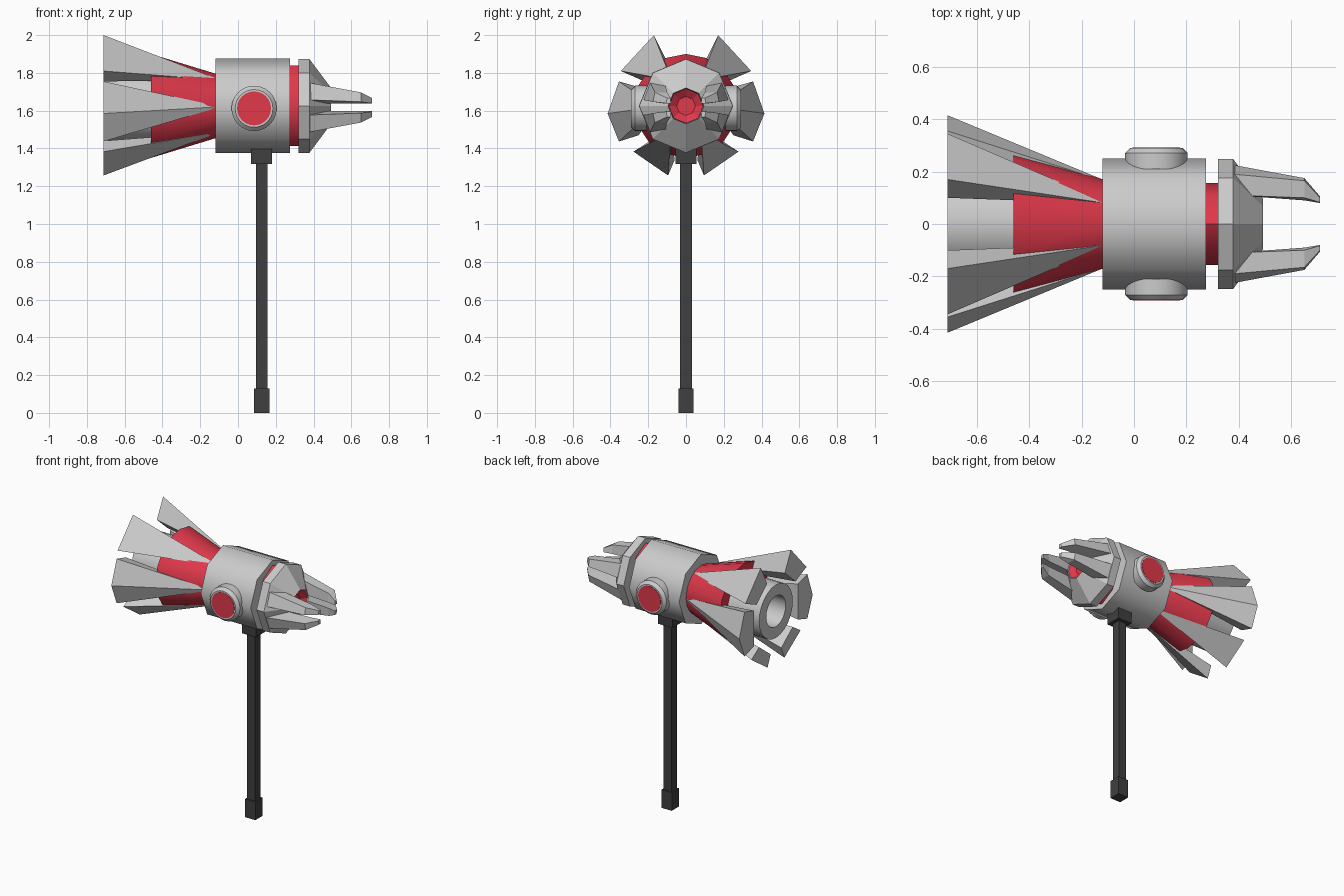
import bpy, bmesh, math

if "Cube" in bpy.data.objects:
    bpy.data.objects.remove(bpy.data.objects["Cube"])

CZ = 1.625  # height of the head axis


def material(name, color):
    m = bpy.data.materials.new(name)
    m.diffuse_color = color
    m.use_nodes = True
    m.node_tree.nodes["Principled BSDF"].inputs["Base Color"].default_value = m.diffuse_color
    return m


RED = material("red", (0.75, 0.04, 0.07, 1))
DARK = material("dark", (0.05, 0.05, 0.05, 1))


def loft(name, sections, mat=None, smooth=None, closed=False):
    """Skin a list of equally sized point loops; cap the ends or join them."""
    bm = bmesh.new()
    loops = [[bm.verts.new(p) for p in s] for s in sections]
    pairs = list(zip(loops, loops[1:]))
    if closed:
        pairs.append((loops[-1], loops[0]))
    else:
        bm.faces.new(loops[0])
        bm.faces.new(loops[-1])
    n = len(loops[0])
    for a, b in pairs:
        for i in range(n):
            j = (i + 1) % n
            bm.faces.new((a[i], a[j], b[j], b[i]))
    bmesh.ops.recalc_face_normals(bm, faces=bm.faces)
    me = bpy.data.meshes.new(name)
    bm.to_mesh(me)
    bm.free()
    ob = bpy.data.objects.new(name, me)
    bpy.context.collection.objects.link(ob)
    if mat:
        me.materials.append(mat)
    if smooth:
        bpy.ops.object.select_all(action='DESELECT')
        bpy.context.view_layer.objects.active = ob
        ob.select_set(True)
        bpy.ops.object.shade_smooth_by_angle(angle=math.radians(smooth))
    return ob


def ring(x, r, n=8, sy=1.0):
    """Polygon around the head axis."""
    return [(x, r * sy * math.cos(2 * math.pi * i / n),
             CZ + r * math.sin(2 * math.pi * i / n)) for i in range(n)]


def disc(y, r, n=24):
    """Circle facing sideways for the side ports."""
    return [(0.085 + r * math.cos(2 * math.pi * i / n), y,
             1.612 + r * math.sin(2 * math.pi * i / n)) for i in range(n)]


def box(name, half, z0, z1):
    c = [(-half, -half), (half, -half), (half, half), (-half, half)]
    return loft(name, [[(0.125 + x, y, z) for x, y in c] for z in (z0, z1)], DARK)


# Handle
box("handle_shaft", 0.031, 0.1, 1.36)
box("handle_foot", 0.041, 0, 0.13)
box("handle_collar", 0.056, 1.318, 1.41)

# Barrel, neck and octagonal front
loft("barrel", [ring(-0.12, 0.25), ring(0.275, 0.25)], smooth=50)
loft("neck", [ring(0.26, 0.213, 8, 0.73), ring(0.33, 0.213, 8, 0.73)], RED, 50)
loft("nose", [ring(0.32, 0.248), ring(0.378, 0.248), ring(0.493, 0.095),
              ring(0.43, 0.09)])
loft("nose_core", [ring(0.42, 0.088), ring(0.484, 0.092), ring(0.455, 0.05)], RED)

# Flared tail and exhaust tube
loft("tail_core", [ring(-0.11, 0.168, 16), ring(-0.46, 0.275, 16)], RED, 30)
loft("exhaust_tube", [ring(-0.45, 0.19, 24), ring(-0.712, 0.19, 24),
                      ring(-0.712, 0.11, 24), ring(-0.55, 0.11, 24)], None, 40)

# Fins: end outline (y, z) swept to a small apex (y, z) on the barrel
fins = {
    "upper_fin": ([(0.17, 2.0), (0.345, 1.81), (0.22, 1.755), (0.10, 1.86)], (0.082, 1.765)),
    "side_fin": ([(0.355, 1.755), (0.415, 1.585), (0.355, 1.437), (0.25, 1.47),
                  (0.25, 1.725)], (0.164, 1.62)),
    "lower_fin": ([(0.095, 1.257), (0.278, 1.383), (0.19, 1.44), (0.06, 1.34)], (0.082, 1.483)),
}
# Prong cross-sections (x, outline of y, z above the axis)
prong = [(0.38, [(0.225, 0.04), (0.19, 0.13), (0.11, 0.125), (0.11, 0.02)]),
         (0.65, [(0.175, 0.03), (0.165, 0.08), (0.10, 0.08), (0.09, 0.02)]),
         (0.71, [(0.105, 0.022), (0.10, 0.05), (0.082, 0.05), (0.08, 0.02)])]

for side, s in (("left", 1), ("right", -1)):
    for name, (outline, (ay, az)) in fins.items():
        my = sum(p[0] for p in outline) / len(outline)
        mz = sum(p[1] for p in outline) / len(outline)
        tail = [(-0.712, s * y, z) for y, z in outline]
        tip = [(-0.115, s * (ay + 0.04 * (y - my)), az + 0.04 * (z - mz)) for y, z in outline]
        loft(f"{name}_{side}", [tail, tip])
    for level, v in (("upper", 1), ("lower", -1)):
        loft(f"{level}_prong_{side}",
             [[(x, s * y, 1.617 + v * z) for y, z in sec] for x, sec in prong])
    # Round side ports with red lenses
    loft(f"port_{side}", [disc(s * 0.21, 0.12), disc(s * 0.27, 0.12),
                          disc(s * 0.29, 0.1)], None, 30)
    loft(f"port_lens_{side}", [disc(s * 0.27, 0.09), disc(s * 0.292, 0.09)], RED, 30)
